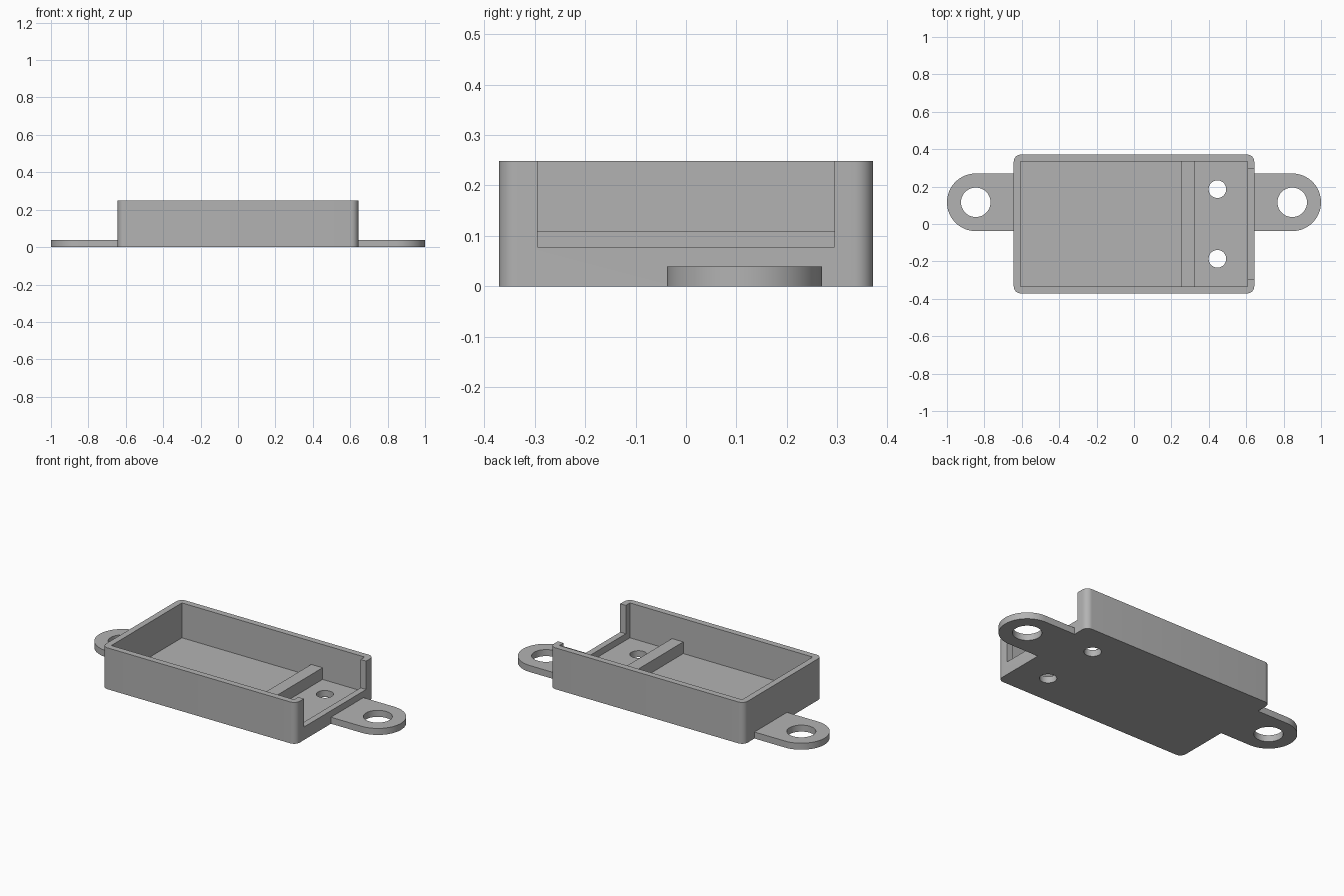
import bpy
import bmesh
from math import cos, sin, pi

cube = bpy.data.objects.get("Cube")
if cube:
    bpy.data.objects.remove(cube, do_unlink=True)

grey = bpy.data.materials.new("plain grey")
grey.use_nodes = True
colour = (0.45, 0.45, 0.45, 1)
grey.diffuse_color = colour
grey.node_tree.nodes["Principled BSDF"].inputs["Base Color"].default_value = colour

HALF_X, HALF_Y, HEIGHT = 0.643, 0.371, 0.248   # outer case
WALL, FLOOR, CORNER = 0.037, 0.039, 0.037
TAB_X, TAB_Y, TAB_R = 0.846, 0.116, 0.154


def prism(name, outline, z0, z1):
    """Extrude a counter-clockwise outline from z0 to z1."""
    bm = bmesh.new()
    base = bm.faces.new([bm.verts.new((x, y, z0)) for x, y in outline])
    top = bmesh.ops.extrude_face_region(bm, geom=[base])["geom"]
    bmesh.ops.translate(bm, vec=(0, 0, z1 - z0),
                        verts=[v for v in top if isinstance(v, bmesh.types.BMVert)])
    bmesh.ops.recalc_face_normals(bm, faces=bm.faces)
    mesh = bpy.data.meshes.new(name)
    bm.to_mesh(mesh)
    bm.free()
    mesh.materials.append(grey)
    obj = bpy.data.objects.new(name, mesh)
    bpy.context.collection.objects.link(obj)
    return obj


def rect(x0, x1, y0, y1):
    return [(x0, y0), (x1, y0), (x1, y1), (x0, y1)]


def arc(cx, cy, r, start, end, steps):
    return [(cx + r * cos(start + (end - start) * i / steps),
             cy + r * sin(start + (end - start) * i / steps)) for i in range(steps + 1)]


def circle(cx, cy, r):
    return arc(cx, cy, r, 0, 2 * pi, 48)[:-1]


def activate(obj):
    bpy.ops.object.select_all(action='DESELECT')
    obj.select_set(True)
    bpy.context.view_layer.objects.active = obj


def cut(obj, outline, z0, z1):
    """Subtract a prism and discard the cutter."""
    cutter = prism("cutter", outline, z0, z1)
    cutter.hide_render = True
    activate(obj)
    mod = obj.modifiers.new("cut", 'BOOLEAN')
    mod.operation, mod.solver, mod.object = 'DIFFERENCE', 'EXACT', cutter
    bpy.ops.object.modifier_apply(modifier=mod.name)
    bpy.data.objects.remove(cutter, do_unlink=True)


def finish(obj):
    activate(obj)
    bpy.ops.object.shade_smooth_by_angle(angle=pi / 6)


# Open tray with rounded outer corners
outline = []
for i, (sx, sy) in enumerate([(1, 1), (-1, 1), (-1, -1), (1, -1)]):
    outline += arc(sx * (HALF_X - CORNER), sy * (HALF_Y - CORNER), CORNER,
                   i * pi / 2, (i + 1) * pi / 2, 8)
tray = prism("tray", outline, 0, HEIGHT)
inner_x, inner_y = HALF_X - WALL, HALF_Y - WALL
cut(tray, rect(-inner_x, inner_x, -inner_y, inner_y), FLOOR, 0.4)

# Wide notch in the left end wall, and two screw holes in the floor
cut(tray, rect(0.55, 0.75, -0.295, 0.295), 0.078, 0.4)
for y in (-0.186, 0.186):
    cut(tray, circle(0.446, y, 0.047), -0.1, 0.1)
finish(tray)

# Low rib across the floor
finish(prism("cross_rib", rect(0.252, 0.327, -inner_y, inner_y), FLOOR, 0.109))

# Round-ended mounting tabs
for side, name in ((1, "left_tab"), (-1, "right_tab")):
    shape = [(HALF_X, TAB_Y - TAB_R)]
    shape += arc(TAB_X, TAB_Y, TAB_R, -pi / 2, pi / 2, 32)
    shape += [(HALF_X, TAB_Y + TAB_R)]
    tab = prism(name, [(side * x, y) for x, y in shape][::side], 0, FLOOR)
    cut(tab, circle(side * TAB_X, TAB_Y, 0.079), -0.1, 0.1)
    finish(tab)
